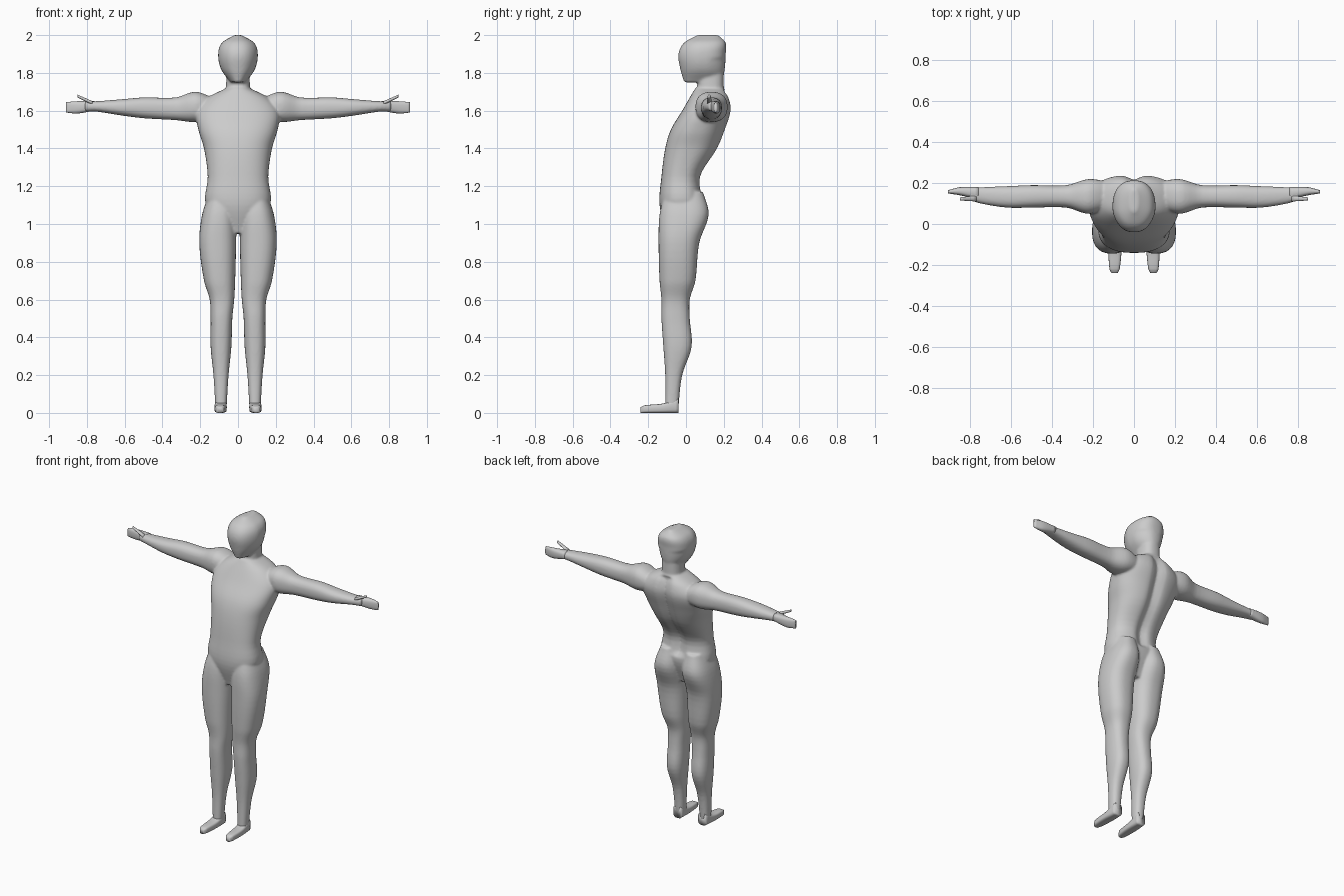
import bpy, bmesh, math
from mathutils import Vector

default_cube = bpy.data.objects.get("Cube")
if default_cube:
    bpy.data.objects.remove(default_cube)

# One plain grey for the whole figure
shade = .6
grey = bpy.data.materials.new("plain_grey")
grey.use_nodes = True
grey.diffuse_color = (shade, shade, shade, 1)
principled = grey.node_tree.nodes["Principled BSDF"]
principled.inputs["Base Color"].default_value = grey.diffuse_color


def smooth_rings(rings, steps=5):
    """Fill in rings between the given ones along a smooth curve."""
    points = [Vector(ring) for ring in rings]
    last = len(points) - 1

    def slope(k):
        before, after = points[max(k - 1, 0)], points[min(k + 1, last)]
        return (after - before) / (after[0] - before[0])

    filled = []
    for k in range(last):
        start, end = points[k], points[k + 1]
        length = end[0] - start[0]
        for step in range(steps):
            t = step / steps
            ease = t * t * (3 - 2 * t)
            leave = slope(k) * (length * t * (1 - t) ** 2)
            arrive = slope(k + 1) * (length * t * t * (1 - t))
            filled.append(start * (1 - ease) + end * ease + leave - arrive)
    return filled + [points[last]]


def signed_power(value, exponent):
    return math.copysign(abs(value) ** exponent, value)


def loft(bm, axis, rings, power=2.4, sides=40, side=1):
    """Skin rounded rings, each given as position and the two ranges across."""
    loops = []
    for position, a_min, a_max, b_min, b_max in smooth_rings(rings):
        loop = []
        for i in range(sides):
            angle = math.tau * i / sides
            across = signed_power(math.cos(angle), 2 / power)
            along = signed_power(math.sin(angle), 2 / power)
            a = (a_min + a_max + (a_max - a_min) * across) / 2
            b = (b_min + b_max + (b_max - b_min) * along) / 2
            x, y, z = {"x": (position, a, b),
                       "y": (a, position, b),
                       "z": (a, b, position)}[axis]
            loop.append(bm.verts.new((x * side, y, z)))
        loops.append(loop)
    for lower, upper in zip(loops, loops[1:]):
        for i in range(sides):
            bm.faces.new((lower[i - 1], lower[i], upper[i], upper[i - 1]))
    bm.faces.new(loops[0])
    bm.faces.new(loops[-1])
    return [vert for loop in loops for vert in loop]


def symmetric(rings):
    """Rings on the centre line: height, half width, front, back."""
    return [(z, -half, half, front, back) for z, half, front, back in rings]


def finish(bm, name):
    bmesh.ops.recalc_face_normals(bm, faces=bm.faces)
    for face in bm.faces:
        face.smooth = True
    mesh = bpy.data.meshes.new(name)
    bm.to_mesh(mesh)
    bm.free()
    mesh.materials.append(grey)
    obj = bpy.data.objects.new(name, mesh)
    bpy.context.collection.objects.link(obj)
    return obj


body_mesh = bmesh.new()

# Torso from crotch to collar
torso = loft(body_mesh, "z", symmetric([
    (.95, .06, -.1, .04),
    (1.1, .17, -.14, .09),
    (1.25, .16, -.13, .08),
    (1.4, .18, -.11, .17),
    (1.5, .21, -.08, .21),
    (1.6, .22, -.02, .24),
    (1.67, .16, .02, .23),
    (1.72, .06, .05, .2),
]), sides=64)

# Groove along the spine
for vert in torso:
    if vert.co.y > .05 and 1.15 < vert.co.z < 1.7:
        vert.co.y -= .025 * math.exp(-(vert.co.x / .035) ** 2)

# Neck
loft(body_mesh, "z", symmetric([(1.6, .07, .06, .2), (1.8, .06, .06, .2)]))

# Head, narrowed at the face and the nape
head = loft(body_mesh, "z", symmetric([
    (1.75, .04, -.01, .19),
    (1.82, .09, -.03, .205),
    (1.9, .105, -.04, .21),
    (1.96, .085, -.01, .21),
    (2, .02, .06, .17),
]))
for vert in head:
    face_amount = max(0, .06 - vert.co.y)
    nape_amount = max(0, vert.co.y - .12) * (vert.co.z < 1.87)
    vert.co.x *= 1 - 1.5 * (face_amount + nape_amount)

for side in (1, -1):
    # Leg from ankle to hip
    loft(body_mesh, "z", [
        (.03, .06, .12, -.11, -.04),
        (.2, .05, .13, -.11, -.02),
        (.35, .035, .145, -.12, .03),
        (.5, .03, .145, -.13, .02),
        (.6, .02, .15, -.13, .02),
        (.7, .015, .18, -.14, .05),
        (.9, .01, .205, -.145, .07),
        (1.05, .01, .19, -.14, .12),
        (1.17, .03, .15, -.11, .09),
    ], side=side)
    # Arm from shoulder to wrist
    loft(body_mesh, "x", [
        (.1, .09, .2, 1.57, 1.65),
        (.22, .05, .22, 1.54, 1.7),
        (.33, .08, .19, 1.55, 1.67),
        (.5, .08, .19, 1.56, 1.67),
        (.62, .08, .185, 1.575, 1.66),
        (.75, .1, .18, 1.595, 1.65),
        (.81, .12, .18, 1.595, 1.65),
    ], side=side)

# Weld the overlapping volumes into one soft skin
body = finish(body_mesh, "body")
weld = body.modifiers.new("Weld", 'REMESH')
weld.mode = 'VOXEL'
weld.voxel_size = .0065
weld.use_smooth_shade = True
soften = body.modifiers.new("Soften", 'SMOOTH')
soften.factor = .5
soften.iterations = 8

# Hands and feet: lofting axis, roundness and rings of each part
extremities = {
    "hand": ("x", 2.6, [(.76, .12, .18, 1.6, 1.65),
                        (.85, .14, .18, 1.585, 1.65),
                        (.91, .15, .165, 1.59, 1.645)]),
    "thumb": ("x", 2, [(.77, .11, .14, 1.63, 1.65),
                       (.85, .115, .13, 1.67, 1.685)]),
    "foot": ("y", 3.5, [(-.24, .08, .11, 0, .03),
                        (-.22, .07, .12, 0, .04),
                        (-.12, .06, .125, 0, .05),
                        (-.04, .06, .12, 0, .08)]),
}
for side, label in ((1, "left"), (-1, "right")):
    for part, (axis, power, rings) in extremities.items():
        part_mesh = bmesh.new()
        loft(part_mesh, axis, rings, power, sides=24, side=side)
        finish(part_mesh, label + "_" + part)
